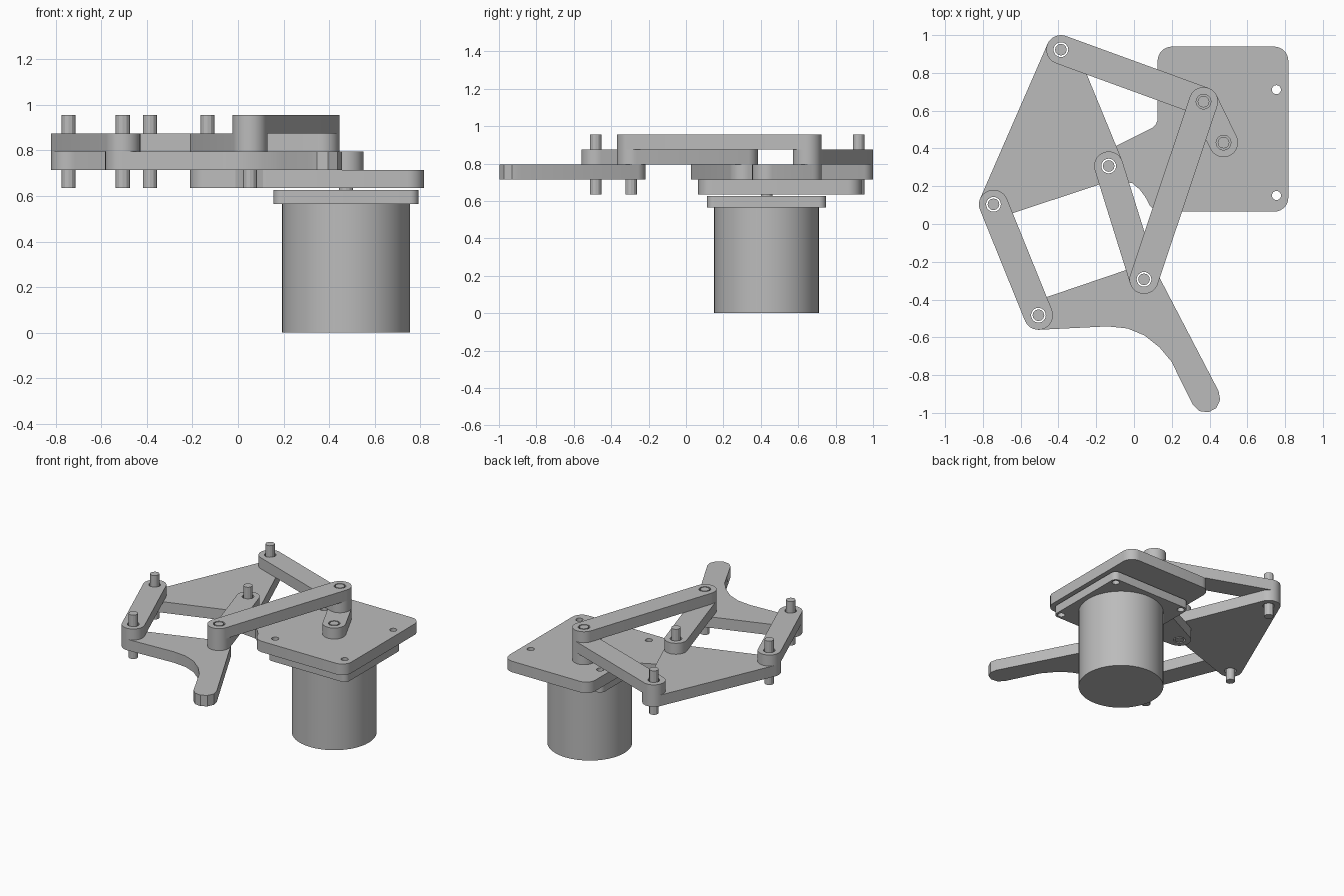
import bpy
from math import sin, cos, radians, pi
from mathutils import Vector
from mathutils.geometry import convex_hull_2d

if "Cube" in bpy.data.objects:
    bpy.data.objects.remove(bpy.data.objects["Cube"], do_unlink=True)

GREY = (0.5, 0.5, 0.5, 1)
mat = bpy.data.materials.new("light grey")
mat.use_nodes = True
mat.diffuse_color = GREY
mat.node_tree.nodes["Principled BSDF"].inputs["Base Color"].default_value = GREY

# Joint positions
TOP = (-0.387, 0.923)
SIDE = (-0.744, 0.104)
ANKLE = (-0.506, -0.483)
KNEE = (0.053, -0.293)
PIVOT = (-0.134, 0.307)
CRANK = (0.368, 0.648)
SHAFT = (0.474, 0.431)

# Layer heights
T = 0.08
Z = [0.635 + i * T for i in range(5)]
R = 0.077
HOLE = 0.039
PIN = 0.031


def arc(c, r, a0, a1, n=12):
    angles = [radians(a0 + (a1 - a0) * i / n) for i in range(n + 1)]
    return [(c[0] + r * cos(a), c[1] + r * sin(a)) for a in angles]


def circle(c, r, n=24):
    return arc(c, r, 0, 360, n)[:-1]


def hull(centres, r=R, n=32):
    pts = [Vector(p) for c in centres for p in circle(c, r, n)]
    return [pts[i] for i in convex_hull_2d(pts)]


def finish(obj, name):
    obj.name = name
    obj.data.name = name
    obj.data.materials.clear()
    obj.data.materials.append(mat)
    bpy.ops.object.shade_smooth_by_angle(angle=radians(28))
    return obj


def plate(name, outline, z, thick, holes=()):
    """Extruded flat outline with round holes (x, y, radius)."""
    cu = bpy.data.curves.new(name, "CURVE")
    cu.dimensions = "2D"
    cu.fill_mode = "BOTH"
    cu.extrude = thick / 2
    for loop in [outline] + [circle(h[:2], h[2]) for h in holes]:
        s = cu.splines.new("POLY")
        s.points.add(len(loop) - 1)
        for p, co in zip(s.points, loop):
            p.co = (co[0], co[1], 0, 1)
        s.use_cyclic_u = True
    obj = bpy.data.objects.new(name, cu)
    obj.location.z = z + thick / 2
    bpy.context.collection.objects.link(obj)
    bpy.ops.object.select_all(action="DESELECT")
    obj.select_set(True)
    bpy.context.view_layer.objects.active = obj
    bpy.ops.object.convert(target="MESH")
    obj = bpy.context.object
    # Weld the caps to the side walls
    bpy.ops.object.mode_set(mode="EDIT")
    bpy.ops.mesh.select_all(action="SELECT")
    bpy.ops.mesh.remove_doubles(threshold=0.0002)
    bpy.ops.mesh.normals_make_consistent(inside=False)
    bpy.ops.object.mode_set(mode="OBJECT")
    return finish(obj, name)


def rod(name, c, r, z0, z1, n=12):
    bpy.ops.mesh.primitive_cylinder_add(
        vertices=n, radius=r, depth=z1 - z0, location=(*c, (z0 + z1) / 2))
    return finish(bpy.context.object, name)


def joints(*cs):
    return [(*c, HOLE) for c in cs]


def rounded_rect(x0, x1, y0, y1, r):
    corners = [(x1 - r, y0 + r), (x1 - r, y1 - r), (x0 + r, y1 - r), (x0 + r, y0 + r)]
    return [arc(c, r, 270 + 90 * i, 360 + 90 * i, 8) for i, c in enumerate(corners)]


# Motor body, flange and shaft
screws = [(SHAFT[0] + sx * 0.28, SHAFT[1] + sy * 0.28, 0.024)
          for sx in (-1, 1) for sy in (-1, 1)]
rod("motor_body", SHAFT, 0.28, 0, 0.566, 48)
h = 0.318
flange = sum(rounded_rect(SHAFT[0] - h, SHAFT[0] + h, SHAFT[1] - h, SHAFT[1] + h, 0.038), [])
plate("motor_flange", flange, 0.565, 0.062, screws)
rod("motor_shaft", SHAFT, PIN, 0.6, Z[2])

# Base plate with an arm reaching to the fixed pivot
c = rounded_rect(0.125, 0.817, 0.065, 0.939, 0.075)
base = c[0] + c[1] + c[2]
base += [(0.125, 0.55), (0.116, 0.528), (0.098, 0.51), (0.07, 0.495)]
base += arc(PIVOT, R, 119, 264)
base += [(-0.01, 0.217), (0.03, 0.183), (0.06, 0.143), (0.085, 0.095), (0.11, 0.073), (0.145, 0.065)]
plate("base_plate", base, Z[0], T, screws + joints(PIVOT, SHAFT))

# Foot with a curved inner edge and blunt toe
foot = arc(KNEE, R, 29, 108.7) + arc(ANKLE, R, 108.7, 272)
foot += [(-0.14, -0.542), (-0.034, -0.553), (0.056, -0.59), (0.135, -0.653), (0.198, -0.728)]
foot += arc((0.38, -0.921), R, 209, 389, 5)
plate("foot", foot, Z[1], T, joints(KNEE, ANKLE))

# Linkage bars, each the hull of its joints on one layer
for name, cs, layer in [
    ("rocker_triangle", (TOP, SIDE, PIVOT), 1),
    ("crank_arm", (SHAFT, CRANK), 1),
    ("upper_link", (TOP, CRANK), 2),
    ("side_link", (SIDE, ANKLE), 2),
    ("inner_link", (PIVOT, KNEE), 2),
    ("long_link", (KNEE, CRANK), 3),
]:
    plate(name, hull(cs), Z[layer], T, joints(*cs))

# Pins through the joints
for name, c, z0 in [("top", TOP, Z[0]), ("side", SIDE, Z[0]), ("ankle", ANKLE, Z[0]),
                    ("knee", KNEE, Z[0]), ("pivot", PIVOT, Z[0]), ("crank", CRANK, Z[1])]:
    rod(name + "_pin", c, PIN, z0, Z[4])
